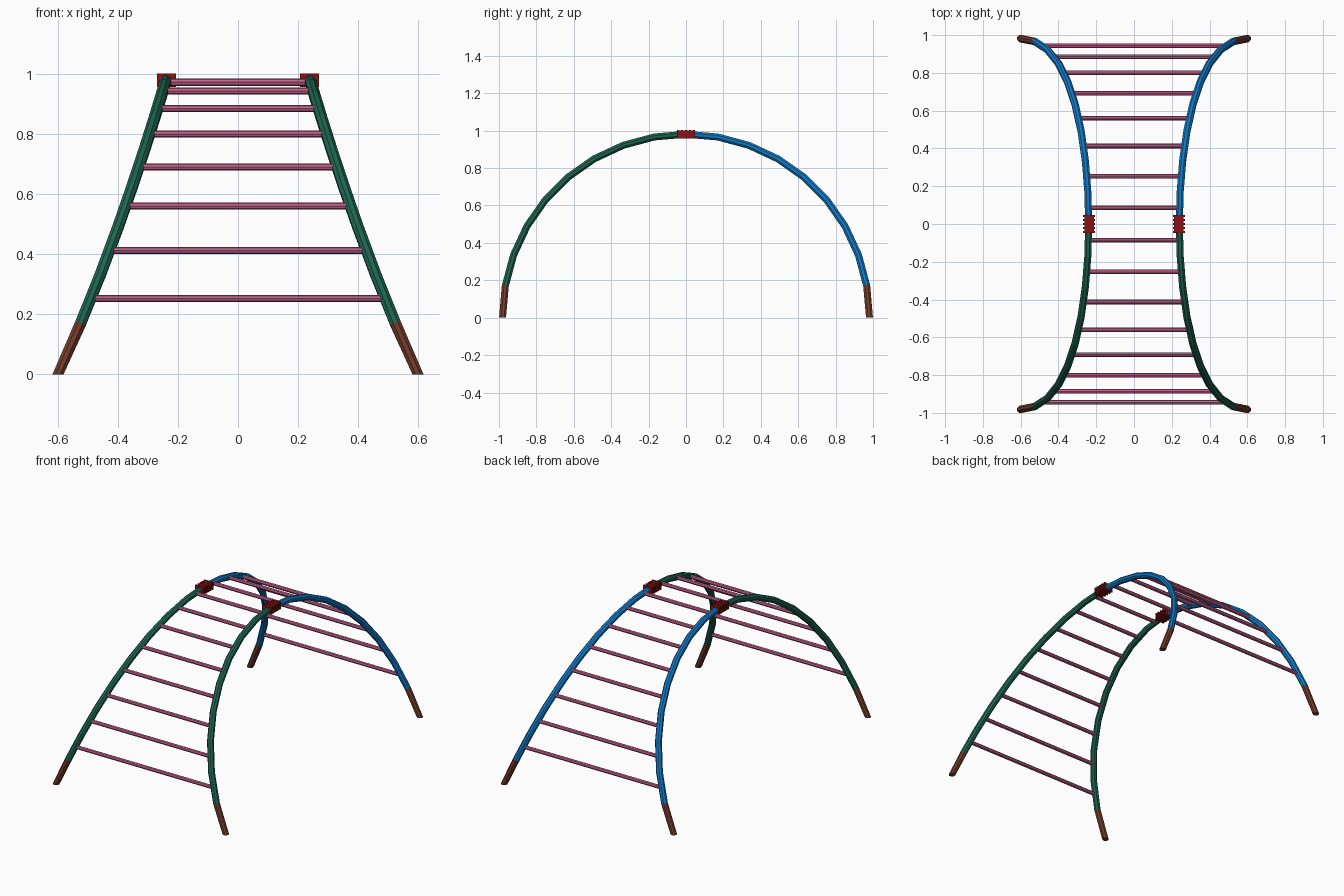
import bpy, bmesh
from math import sin, cos, pi, radians
from mathutils import Vector, Matrix

if "Cube" in bpy.data.objects:
    bpy.data.objects.remove(bpy.data.objects["Cube"])

R, TUBE, RUNG = 0.981, 0.0185, 0.012


def material(name, rgb):
    m = bpy.data.materials.new(name)
    m.diffuse_color = (*rgb, 1)
    m.use_nodes = True
    m.node_tree.nodes["Principled BSDF"].inputs["Base Color"].default_value = m.diffuse_color
    return m


GREEN = material("green", (0.012, 0.13, 0.08))
BLUE = material("blue", (0.005, 0.19, 0.56))
BROWN = material("brown", (0.17, 0.045, 0.025))
PINK = material("pink", (0.56, 0.12, 0.26))
RED = material("red", (0.25, 0.006, 0.006))


def finish(bm, name, mat):
    bmesh.ops.recalc_face_normals(bm, faces=bm.faces)
    me = bpy.data.meshes.new(name)
    bm.to_mesh(me)
    bm.free()
    me.materials.append(mat)
    ob = bpy.data.objects.new(name, me)
    bpy.context.collection.objects.link(ob)


def rail_point(i, sx, sy):
    # semicircle in side view, legs splaying outward towards the ground
    a = radians(10 * i)
    t = 1 - i / 9
    return Vector((sx * (0.24 + 0.36 * t * abs(t)), sy * R * cos(a), R * sin(a)))


def tube(name, sx, sy, first, last, mat, sides=8):
    bm = bmesh.new()
    rings = []
    for i in range(first, last + 1):
        p = rail_point(i, sx, sy)
        tan = (rail_point(i + 1, sx, sy) - rail_point(i - 1, sx, sy)).normalized()
        if i == 0:
            tan = Vector((0, 0, 1))      # foot cut flat on the ground
        if i == 9:
            tan = Vector((0, -sy, 0))    # square joint at the top
        u = Vector((1, 0, 0))
        u = (u - tan * u.dot(tan)).normalized()
        v = tan.cross(u)
        rings.append([bm.verts.new(p + TUBE * (u * cos(2 * pi * (k + .5) / sides)
                      + v * sin(2 * pi * (k + .5) / sides)) / cos(pi / sides))
                      for k in range(sides)])
    for a, b in zip(rings, rings[1:]):
        for k in range(sides):
            n = (k + 1) % sides
            bm.faces.new((a[k], a[n], b[n], b[k]))
    bm.faces.new(rings[0])
    bm.faces.new(rings[-1])
    finish(bm, name, mat)


def box(bm, center, size):
    bmesh.ops.create_cube(bm, size=1, matrix=Matrix.Translation(center)
                          @ Matrix.Diagonal((*size, 1)))


for sy, end, mat in ((-1, "front", GREEN), (1, "back", BLUE)):
    # side rails and their feet
    for sx, side in ((-1, "left"), (1, "right")):
        tube(f"{end}_{side}_rail", sx, sy, 1, 9, mat)
        tube(f"{end}_{side}_foot", sx, sy, 0, 1, BROWN)
    # rungs at the middle of each rail segment
    for i in range(1, 9):
        p = (rail_point(i, 1, sy) + rail_point(i + 1, 1, sy)) / 2
        bm = bmesh.new()
        bmesh.ops.create_cone(bm, cap_ends=True, segments=8, radius1=RUNG, radius2=RUNG,
                              depth=2 * p.x, matrix=Matrix.Translation((0, p.y, p.z))
                              @ Matrix.Rotation(pi / 2, 4, 'Y'))
        finish(bm, f"{end}_rung_{i}", PINK)

# ribbed clamps joining the two halves at the top
for sx, side in ((-1, "left"), (1, "right")):
    bm = bmesh.new()
    c = Vector((sx * 0.238, 0, R - 0.001))
    box(bm, c, (0.05, 0.094, 0.042))
    for k in range(-2, 3):
        box(bm, c + Vector((0, k * 0.021, 0)), (0.064, 0.01, 0.046))
    finish(bm, f"{side}_clamp", RED)
